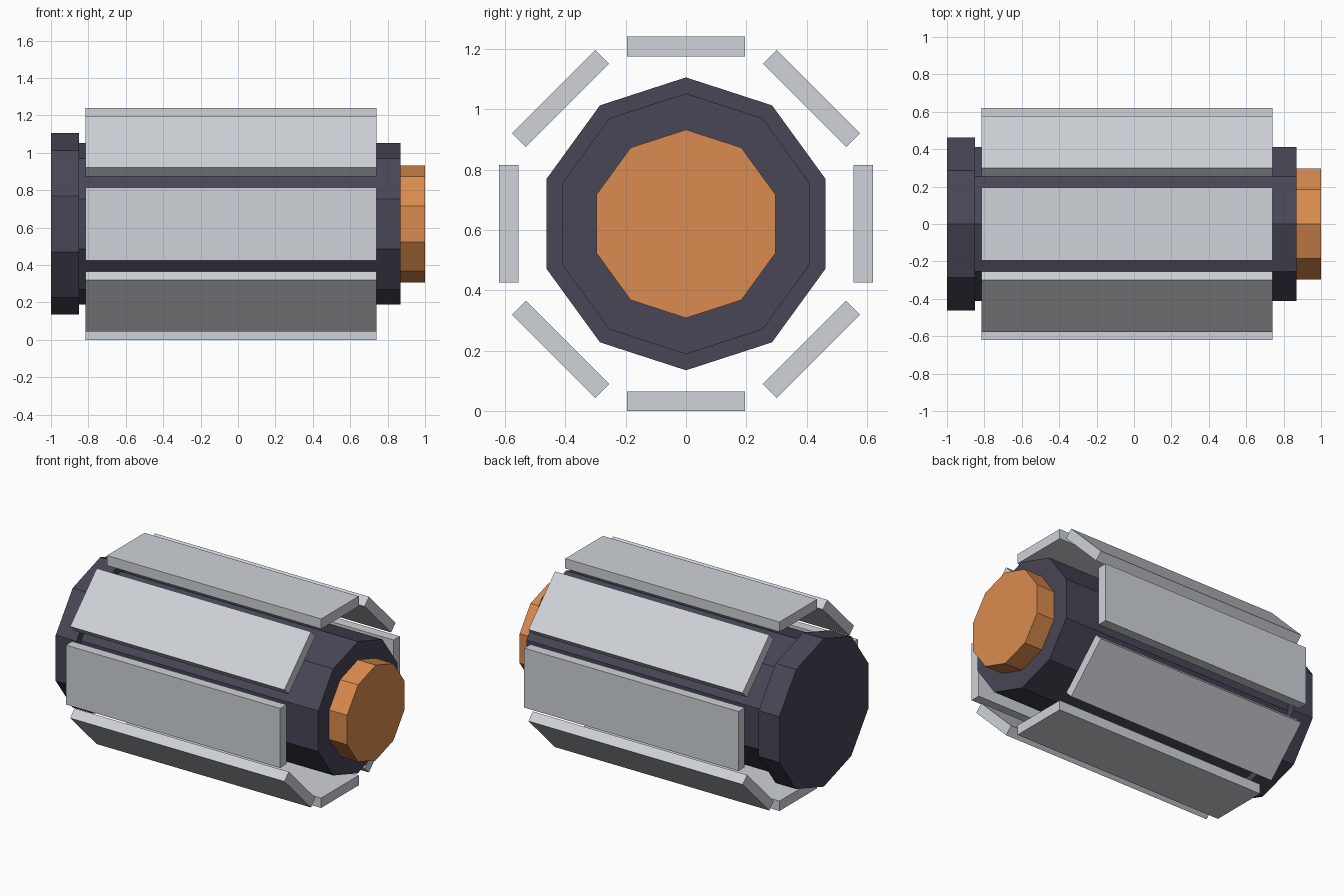
import bpy, bmesh, math
from mathutils import Matrix, Vector

cube = bpy.data.objects.get("Cube")
if cube:
    bpy.data.objects.remove(cube, do_unlink=True)

AXIS_Z = 0.62


def material(name, rgb):
    mat = bpy.data.materials.new(name)
    mat.use_nodes = True
    colour = (*rgb, 1)
    mat.diffuse_color = colour
    mat.node_tree.nodes["Principled BSDF"].inputs["Base Color"].default_value = colour
    return mat


def finish(name, bm, mat):
    bmesh.ops.recalc_face_normals(bm, faces=bm.faces)
    mesh = bpy.data.meshes.new(name)
    bm.to_mesh(mesh)
    bm.free()
    mesh.materials.append(mat)
    obj = bpy.data.objects.new(name, mesh)
    obj.location.z = AXIS_Z
    bpy.context.collection.objects.link(obj)
    return obj


def drum(name, radius, x0, x1, mat, sides=10):
    """Flat-sided drum along x with a corner at the top."""
    bm = bmesh.new()
    ring = []
    for i in range(sides):
        a = math.tau * i / sides
        ring.append(bm.verts.new((x0, radius * math.sin(a), radius * math.cos(a))))
    face = bm.faces.new(ring)
    ext = bmesh.ops.extrude_face_region(bm, geom=[face], use_keep_orig=True)
    moved = [v for v in ext["geom"] if isinstance(v, bmesh.types.BMVert)]
    bmesh.ops.translate(bm, verts=moved, vec=Vector((x1 - x0, 0, 0)))
    return finish(name, bm, mat)


def plate(name, angle, x0, x1, inner, outer, width, mat):
    """Flat slab standing off the drum, turned around the x axis."""
    bm = bmesh.new()
    place = (Matrix.Rotation(angle, 4, 'X')
             @ Matrix.Translation(((x0 + x1) / 2, 0, (inner + outer) / 2))
             @ Matrix.Diagonal((x1 - x0, width, outer - inner, 1)))
    bmesh.ops.create_cube(bm, size=1, matrix=place)
    return finish(name, bm, mat)


dark = material("dark slate", (0.065, 0.061, 0.093))
grey = material("light grey metal", (0.62, 0.65, 0.69))
copper = material("copper orange", (0.70, 0.26, 0.077))

# Core drum, wide end cap and coloured tip
drum("core_drum", 0.432, -0.85, 0.87, dark)
drum("end_cap", 0.485, -1.0, -0.85, dark)
drum("tip", 0.312, 0.87, 1.0, copper)

# Ring of armour plates
COUNT = 8
for i in range(COUNT):
    plate(f"outer_plate_{i + 1}", math.tau * i / COUNT,
          -0.815, 0.74, 0.555, 0.62, 0.39, grey)
